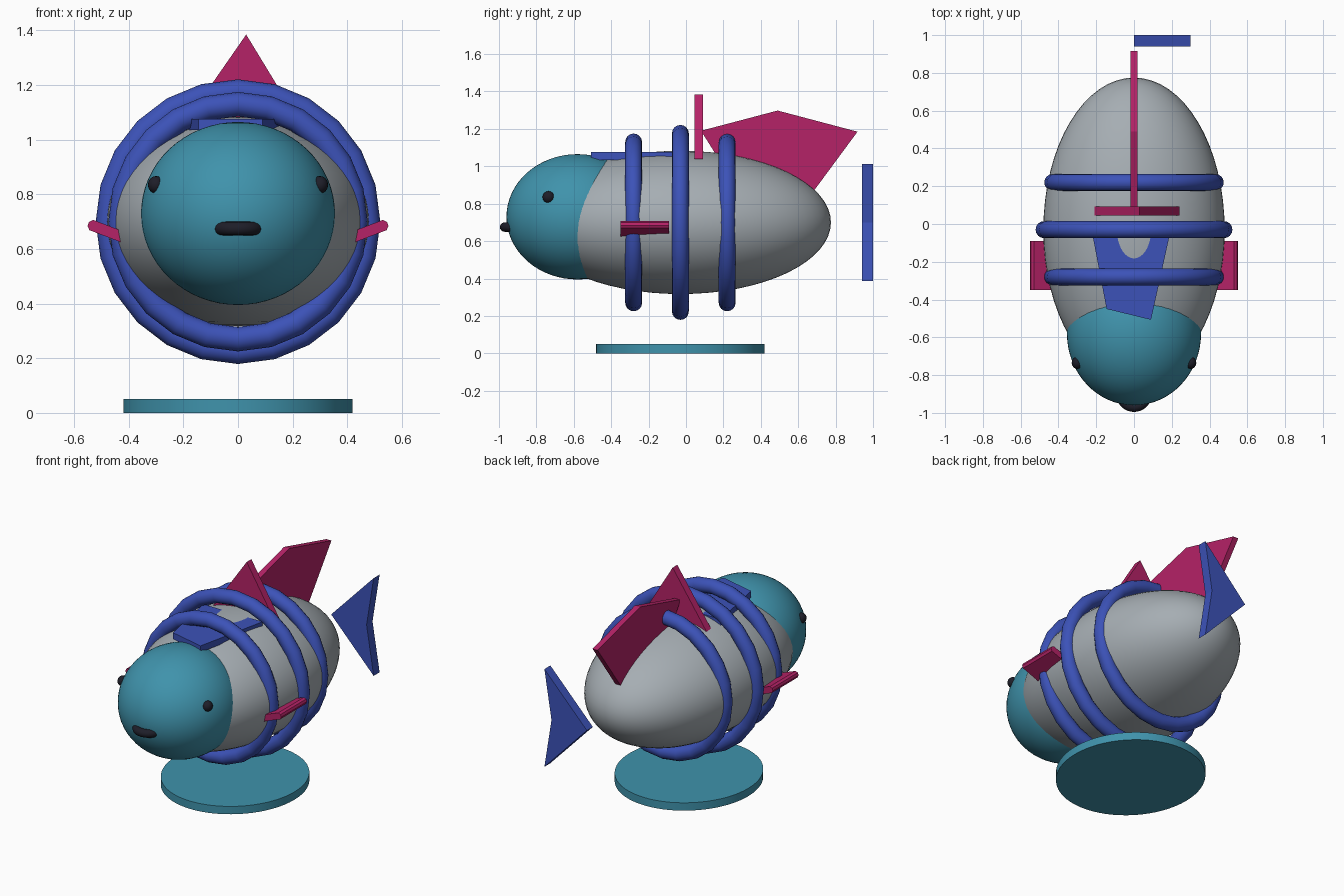
import bpy, bmesh, math
from mathutils import Vector

if "Cube" in bpy.data.objects:
    bpy.data.objects.remove(bpy.data.objects["Cube"])

def material(name, rgb):
    m = bpy.data.materials.new(name)
    m.diffuse_color = (*rgb, 1)
    m.use_nodes = True
    m.node_tree.nodes["Principled BSDF"].inputs["Base Color"].default_value = m.diffuse_color
    return m

TEAL = material("teal", (0.05, 0.29, 0.41))
BLUE = material("blue", (0.045, 0.085, 0.48))
RED = material("raspberry", (0.46, 0.016, 0.135))
GREY = material("grey", (0.38, 0.42, 0.45))
DARK = material("near_black", (0.013, 0.013, 0.022))

MID_Y = -0.03   # centre of the body along its length
MID_Z = 0.70

def finish(obj, name, mat, smooth=True):
    obj.name = name
    obj.data.name = name
    obj.data.materials.append(mat)
    if smooth:
        bpy.ops.object.shade_smooth_by_angle(angle=math.radians(40))
    return obj

def ellipsoid(name, loc, radii, mat, segments=64, rings=32):
    bpy.ops.mesh.primitive_uv_sphere_add(segments=segments, ring_count=rings, radius=1, location=loc)
    obj = bpy.context.object
    obj.scale = radii
    bpy.ops.object.transform_apply(location=False, rotation=False, scale=True)
    return finish(obj, name, mat)

def torus(name, loc, rot, major, minor, segs, mat):
    bpy.ops.mesh.primitive_torus_add(location=loc, rotation=rot, major_radius=major,
                                     minor_radius=minor, major_segments=segs, minor_segments=16)
    return finish(bpy.context.object, name, mat)

def plate(name, outline, place, low, high, mat, bevel=0):
    """Extrude a 2D outline between two depths; place(a, b, depth) gives the 3D point."""
    bm = bmesh.new()
    rows = [[bm.verts.new(Vector(place(a, b, d))) for a, b in outline] for d in (low, high)]
    bm.faces.new(rows[0])
    bm.faces.new(rows[1])
    n = len(outline)
    for i in range(n):
        j = (i + 1) % n
        bm.faces.new((rows[0][i], rows[0][j], rows[1][j], rows[1][i]))
    bmesh.ops.recalc_face_normals(bm, faces=bm.faces)
    mesh = bpy.data.meshes.new(name)
    bm.to_mesh(mesh)
    bm.free()
    obj = bpy.data.objects.new(name, mesh)
    bpy.context.collection.objects.link(obj)
    return finish(obj, name, mat, smooth=False)

def in_xz(a, b, d): return (a, d, b)
def in_yz(a, b, d): return (d, a, b)
def in_xy(a, b, d): return (a, b, d)

# Stand
bpy.ops.mesh.primitive_cylinder_add(vertices=64, radius=1, depth=0.05, location=(0, MID_Y, 0.025))
stand = bpy.context.object
stand.scale = (0.42, 0.45, 1)
bpy.ops.object.transform_apply(location=False, rotation=False, scale=True)
finish(stand, "stand", TEAL)

# Body and head
ellipsoid("body", (0, MID_Y, MID_Z), (0.48, 0.805, 0.383), GREY)
ellipsoid("head", (0, -0.58, 0.73), (0.355, 0.38, 0.335), TEAL)

# Eyes and mouth
for side, label in ((1, "right"), (-1, "left")):
    ellipsoid(label + "_eye", (side * 0.30, -0.735, 0.835), (0.03, 0.032, 0.032), DARK, 16, 8)
torus("mouth", (0, -0.90, 0.675), (0, 0, 0), 0.07, 0.025, 32, DARK)

# Three hoops around the body
for label, dy, major in (("front", -0.25, 0.43), ("middle", 0, 0.476), ("rear", 0.25, 0.43)):
    torus(label + "_hoop", (0, MID_Y + dy, MID_Z), (math.pi / 2, 0, 0), major, 0.045, 24, BLUE)

# Flat back plate, which the body partly breaks through
plate("back_plate", [(-0.145, -0.45), (0.09, -0.507), (0.195, -0.03), (-0.225, -0.03)],
      in_xy, 1.035, 1.076, BLUE)

# Upright cross fin
plate("cross_fin", [(-0.21, 1.04), (0.24, 1.04), (0.03, 1.385)], in_xz, 0.045, 0.092, RED)

# Long dorsal fin
plate("dorsal_fin", [(0.08, 1.19), (0.49, 1.298), (0.917, 1.185), (0.64, 0.81), (0.25, 0.92)],
      in_yz, -0.018, 0.018, RED)

# Notched tail fin
plate("tail_fin", [(0, 0.70), (0.30, 1.012), (0.25, 0.70), (0.30, 0.388)], in_xz, 0.94, 1.0, BLUE)

# Tilted side fins with chamfered tips: outline runs along and across the fin
tilt = math.radians(21)
profile = [(-0.25, -0.02), (-0.012, -0.02), (0, -0.008), (0, 0.008), (-0.012, 0.02), (-0.25, 0.02)]
for side, label in ((1, "right"), (-1, "left")):
    outline = [(side * (0.548 + u * math.cos(tilt) - v * math.sin(tilt)),
                0.692 + u * math.sin(tilt) + v * math.cos(tilt)) for u, v in profile]
    plate(label + "_side_fin", outline, in_xz, -0.35, -0.09, RED)
